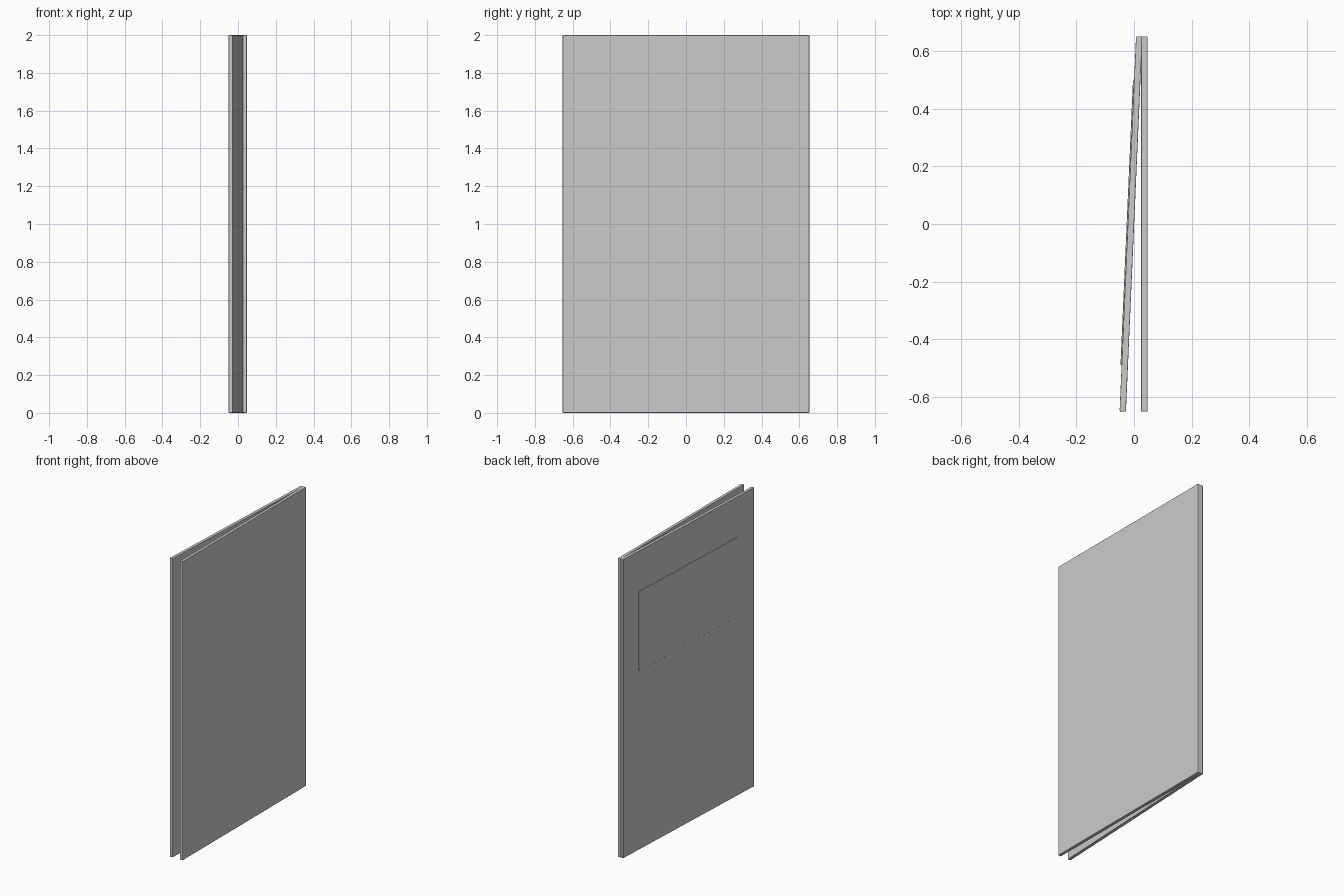
import bpy, math
from mathutils import Matrix

if "Cube" in bpy.data.objects:
    bpy.data.objects.remove(bpy.data.objects["Cube"])

TILT = Matrix.Translation((-0.0105, 0, 0)) @ Matrix.Rotation(-math.atan2(0.057, 1.3), 4, 'Z')


def slab(name, size, centre, bevel, frame=Matrix.Identity(4)):
    """Thin rounded-edge board, placed in the given frame."""
    bpy.ops.mesh.primitive_cube_add(size=1)
    ob = bpy.context.object
    ob.name = name
    ob.data.transform(frame @ Matrix.Translation(centre) @ Matrix.Diagonal((*size, 1)))
    mod = ob.modifiers.new("rounded_edges", 'BEVEL')
    mod.width = bevel
    mod.segments = 3
    mod.harden_normals = True
    bpy.ops.object.shade_smooth_by_angle(angle=math.radians(40))
    return ob


# straight cover and the slightly opened cover touching it along the back edge
slab("back_cover", (0.022, 1.306, 2.0), (0.036, 0, 1.0), 0.004)
slab("front_cover", (0.022, 1.306, 2.0), (0, 0, 1.0), 0.004, TILT)

# raised blank label plate on the opened cover's outer face
slab("label_plate", (0.008, 0.99, 0.53), (-0.011, 0.005, 1.465), 0.003, TILT)
